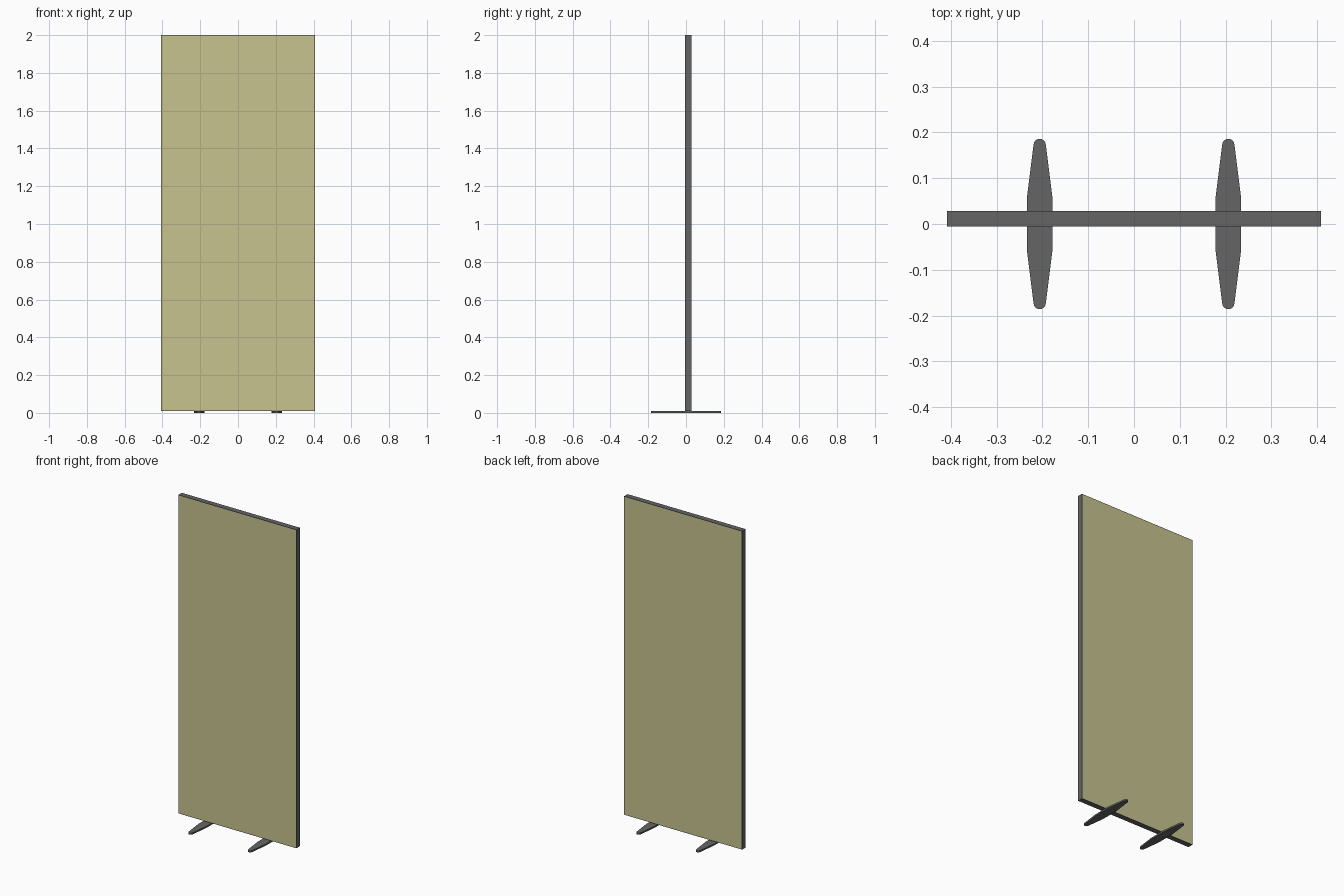
import bpy, bmesh, math

if "Cube" in bpy.data.objects:
    bpy.data.objects.remove(bpy.data.objects["Cube"])


def material(name, color):
    m = bpy.data.materials.new(name)
    m.diffuse_color = (*color, 1)
    m.use_nodes = True
    m.node_tree.nodes["Principled BSDF"].inputs["Base Color"].default_value = m.diffuse_color
    return m


FABRIC = material("fabric", (0.58, 0.55, 0.28))
DARK = material("dark_metal", (0.13, 0.13, 0.13))


def add_object(name, bm, mat):
    bmesh.ops.recalc_face_normals(bm, faces=bm.faces)
    mesh = bpy.data.meshes.new(name)
    bm.to_mesh(mesh)
    bm.free()
    mesh.materials.append(mat)
    ob = bpy.data.objects.new(name, mesh)
    bpy.context.collection.objects.link(ob)
    return ob


def box(name, lo, hi, mat):
    bm = bmesh.new()
    bmesh.ops.create_cube(bm, size=1)
    for v in bm.verts:
        v.co = [l + (h - l) * (c + 0.5) for l, h, c in zip(lo, hi, v.co)]
    return add_object(name, bm, mat)


W, Y0, Y1, Z0, Z1 = 0.408, -0.006, 0.028, 0.01, 2.0
T = 0.003  # thickness of the thin edge frame

# Fabric board, flush with the frame that surrounds it
box("fabric_panel", (-W + T, Y0, Z0 + T), (W - T, Y1, Z1 - T), FABRIC)

# Thin dark frame: two uprights and two rails
for side, x in (("left", -W), ("right", W - T)):
    box(f"{side}_frame_upright", (x, Y0, Z0), (x + T, Y1, Z1), DARK)
for side, z in (("bottom", Z0), ("top", Z1 - T)):
    box(f"{side}_frame_rail", (-W + T, Y0, z), (W - T, Y1, z + T), DARK)


# Flat tapered feet with rounded tips
def foot(name, cx):
    half = [(0.028, -0.057), (0.028, 0.057)]
    for i in range(9):
        a = math.pi * i / 8
        half.append((0.0135 * math.cos(a), 0.1725 + 0.0135 * math.sin(a)))
    half.append((-0.028, 0.057))
    # The other end is the same outline turned half a turn
    outline = half[1:] + [(-x, -y) for x, y in half[1:]]
    bm = bmesh.new()
    face = bm.faces.new([bm.verts.new((cx + x, y, 0)) for x, y in outline])
    ext = bmesh.ops.extrude_face_region(bm, geom=[face], use_keep_orig=True)
    top = [g for g in ext["geom"] if isinstance(g, bmesh.types.BMVert)]
    bmesh.ops.translate(bm, verts=top, vec=(0, 0, Z0))
    add_object(name, bm, DARK)


foot("left_foot", -0.206)
foot("right_foot", 0.206)
